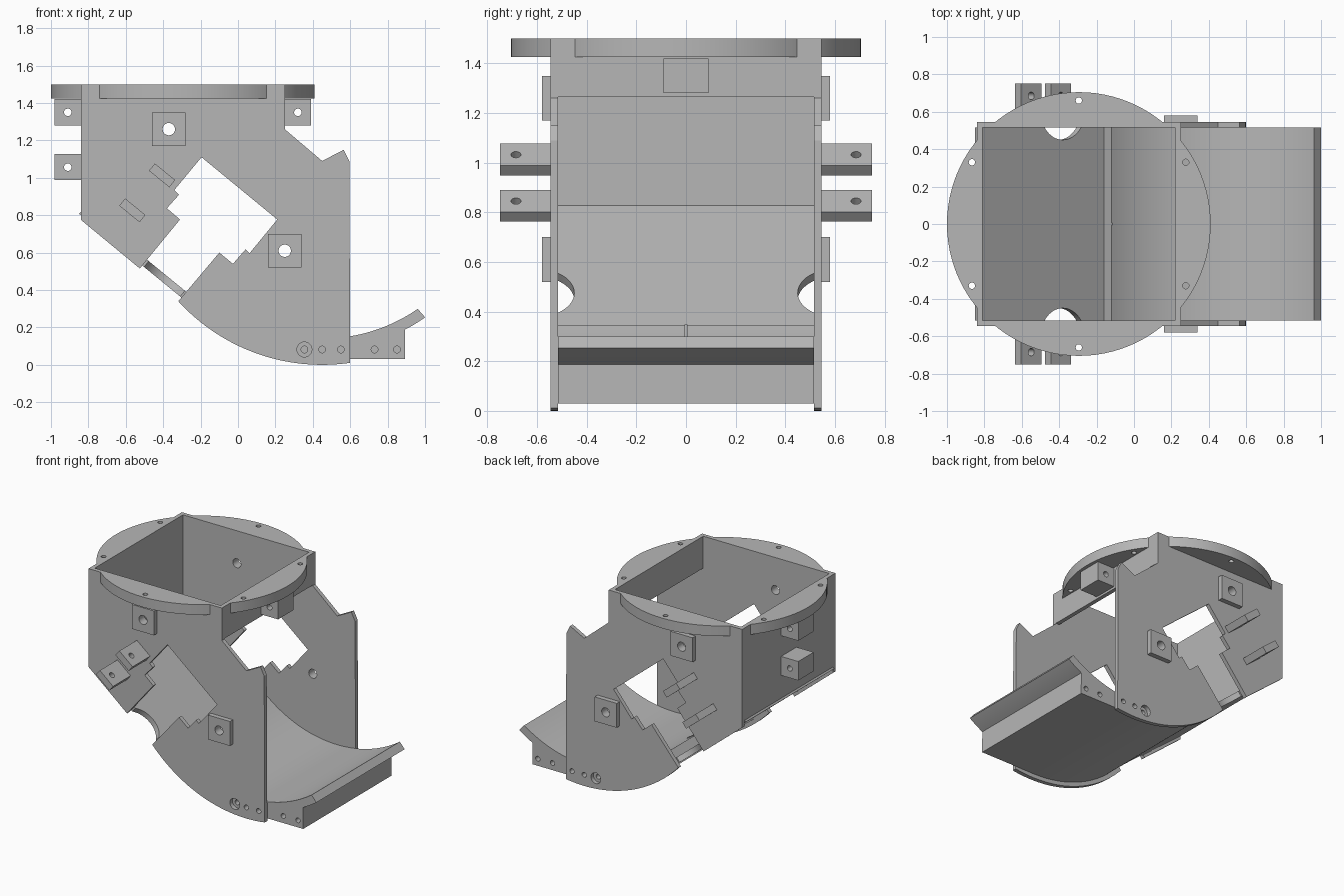
import bpy, bmesh, math
from mathutils import Vector, Matrix

cube = bpy.data.objects.get("Cube")
if cube:
    bpy.data.objects.remove(cube, do_unlink=True)

GREY = (0.47, 0.47, 0.47, 1.0)
mat = bpy.data.materials.new("plain grey")
mat.use_nodes = True
mat.diffuse_color = GREY
mat.node_tree.nodes["Principled BSDF"].inputs["Base Color"].default_value = GREY

INNER, OUTER = 0.515, 0.545           # half widths inside and outside the shell
BACK, FRONT, TOP = -0.84, 0.25, 1.5   # shell limits
WALL = 0.03
CENTRE = Vector((0.45, 1.04))         # shared centre of the scoop arcs (x, z)
SLOPE = math.radians(39.3)


def finish(name, bm):
    bmesh.ops.recalc_face_normals(bm, faces=bm.faces[:])
    mesh = bpy.data.meshes.new(name)
    bm.to_mesh(mesh)
    bm.free()
    obj = bpy.data.objects.new(name, mesh)
    bpy.context.collection.objects.link(obj)
    mesh.materials.append(mat)
    return obj


def prism(name, outline, y0, y1):
    """Extrude an x-z outline along y."""
    bm = bmesh.new()
    face = bm.faces.new([bm.verts.new((p[0], y0, p[1])) for p in outline])
    new = bmesh.ops.extrude_face_region(bm, geom=[face])["geom"]
    verts = [v for v in new if isinstance(v, bmesh.types.BMVert)]
    bmesh.ops.translate(bm, verts=verts, vec=(0, y1 - y0, 0))
    return finish(name, bm)


def box(name, centre, size, tilt=0.0):
    bm = bmesh.new()
    m = Matrix.Translation(centre) @ Matrix.Rotation(tilt, 4, 'Y') @ Matrix.Diagonal((*size, 1))
    bmesh.ops.create_cube(bm, size=1, matrix=m)
    return finish(name, bm)


def cylinder(name, centre, axis, radius, depth, segments=32):
    bm = bmesh.new()
    turn = Vector(axis).to_track_quat('Z', 'Y').to_matrix().to_4x4()
    bmesh.ops.create_cone(bm, cap_ends=True, segments=segments, radius1=radius, radius2=radius,
                          depth=depth, matrix=Matrix.Translation(centre) @ turn)
    return finish(name, bm)


def cut(obj, *cutters):
    """Subtract each cutter, then discard it."""
    for c in cutters:
        mod = obj.modifiers.new("cut", 'BOOLEAN')
        mod.operation, mod.solver, mod.object = 'DIFFERENCE', 'EXACT', c
        bpy.context.view_layer.objects.active = obj
        bpy.ops.object.modifier_apply(modifier=mod.name)
        bpy.data.objects.remove(c, do_unlink=True)


def y_hole(x, z, radius, y=0.0, depth=0.4):
    return cylinder("hole", (x, y, z), (0, 1, 0), radius, depth, 24)


def arc(radius, start, end, steps):
    """Arc points about the shared centre, angles in degrees."""
    out = []
    for i in range(steps + 1):
        a = math.radians(start + (end - start) * i / steps)
        out.append((CENTRE.x + radius * math.cos(a), CENTRE.y + radius * math.sin(a)))
    return out


# Side plates: stepped window open to the slanted lower edge, curved bottom
window = [(-0.525, 0.515), (-0.31, 0.777), (-0.38, 0.837), (-0.315, 0.91), (-0.34, 0.935),
          (-0.195, 1.11), (0.21, 0.777), (0.062, 0.597), (0.04, 0.617), (-0.027, 0.54),
          (-0.10, 0.60)]
plate = ([(BACK, TOP), (BACK, 0.775)] + window + arc(1.04, -137.7, -81.7, 32) +
         [(0.595, 1.09), (0.565, 1.15), (0.45, 1.09), (FRONT, 1.26), (FRONT, TOP)])
PADS = [(-0.37, 1.26), (0.25, 0.61)]
RAILS = [(-0.406, 1.013), (-0.565, 0.826)]
PINS = [0.45, 0.55, 0.73, 0.85]
PIN_Z = 0.082
normal = Vector((math.sin(SLOPE), 0, math.cos(SLOPE)))

for side, label in ((1, "back"), (-1, "front")):
    mid = side * (INNER + OUTER) / 2
    panel = prism(label + "_side_plate", plate, side * INNER, side * OUTER)
    cut(panel, *[y_hole(x, z, 0.033, mid) for x, z in PADS])
    cut(panel, y_hole(0.355, PIN_Z, 0.04, mid), *[y_hole(x, PIN_Z, 0.018, mid) for x in PINS[:2]])

    # Square bosses with through holes
    for i, (x, z) in enumerate(PADS):
        pad = box(f"{label}_square_boss_{i}", (x, side * 0.5625, z), (0.18, 0.035, 0.18))
        cut(pad, y_hole(x, z, 0.033, mid))

    # Slanted mounting lugs
    for i, (x, z) in enumerate(RAILS):
        lug = box(f"{label}_slanted_lug_{i}", (x, side * 0.6475, z), (0.14, 0.205, 0.05), SLOPE)
        cut(lug, cylinder("hole", (x, side * 0.685, z), normal, 0.02, 0.2, 24))

# End walls of the square mouth
box("back_wall", (BACK + WALL / 2, 0, 1.155), (WALL, 2 * INNER, 0.69))
box("front_wall", (FRONT - WALL / 2, 0, 1.382), (WALL, 2 * INNER, 0.236))

# Round flange around the mouth with six screw holes
mid_x = (BACK + FRONT) / 2
flange = cylinder("round_flange", (mid_x, 0, TOP - 0.0375), (0, 0, 1), 0.705, 0.075, 96)
cut(flange, box("mouth", (mid_x, 0, TOP), (FRONT - BACK, 2 * OUTER, 0.4)))
for i in range(6):
    a = math.radians(30 + 60 * i)
    cut(flange, cylinder("hole", (mid_x + 0.66 * math.cos(a), 0.66 * math.sin(a), TOP),
                         (0, 0, 1), 0.017, 0.4, 20))

# Small drilled blocks on the end walls
for name, x, z in (("upper_back_block", -0.91, 1.35), ("lower_back_block", -0.91, 1.057),
                   ("front_block", 0.32, 1.35)):
    block = box(name, (x, 0, z), (0.14, 0.18, 0.14))
    cut(block, y_hole(x, z, 0.02))

# Slanted floor, tangent to the scoop, with rounded side notches
down = Vector((math.cos(SLOPE), -math.sin(SLOPE)))
out = Vector((-math.sin(SLOPE), -math.cos(SLOPE)))
foot = CENTRE + out * 0.963
head = foot - down * 0.858
floor = prism("slanted_floor", [head, foot, foot + out * 0.04, head + out * 0.04], -INNER, INNER)
notch = foot - down * 0.285
for side in (1, -1):
    cut(floor, cylinder("notch", (notch.x, side * 0.603, notch.y), normal, 0.153, 0.3, 64))

# Curved scoop with a flat base and a projecting lip
profile = (arc(0.90, -129.3, -55.4, 48) + arc(0.96, -55.0, -62.6, 6) +
           [(0.893, 0.03)] + arc(1.01, -90, -129.3, 24))
scoop = prism("curved_scoop", profile, -INNER, INNER)
for side in (1, -1):
    cut(scoop, *[y_hole(x, PIN_Z, 0.018, side * INNER, 0.16) for x in [0.355] + PINS])

# Thin centre rib at the rear of the scoop
prism("centre_rib", arc(0.894, -129.3, -121, 8) + arc(0.91, -121, -129.3, 8), -0.006, 0.006)

# Smooth the round surfaces, keep edges crisp
bpy.ops.object.select_all(action='DESELECT')
for obj in bpy.context.collection.objects:
    if obj.type == 'MESH' and mat.name in obj.data.materials:
        obj.select_set(True)
        bpy.context.view_layer.objects.active = obj
bpy.ops.object.shade_smooth_by_angle(angle=math.radians(25))
